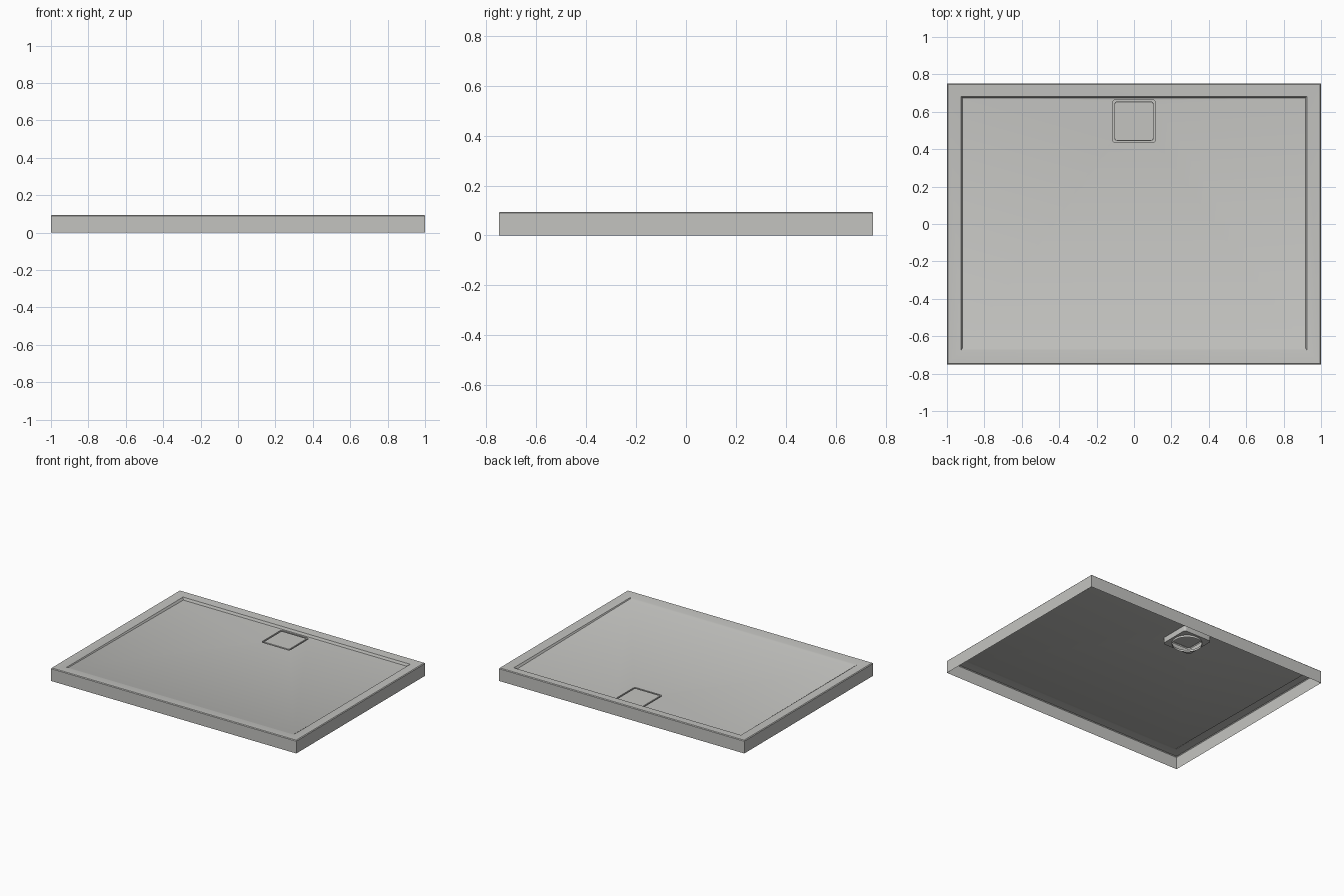
import bpy, bmesh
from math import sin, cos, pi

if "Cube" in bpy.data.objects:
    bpy.data.objects.remove(bpy.data.objects["Cube"])

STEPS = 6  # segments in each rounded corner


def make_material(name, colour):
    mat = bpy.data.materials.new(name)
    mat.use_nodes = True
    mat.diffuse_color = colour
    mat.node_tree.nodes["Principled BSDF"].inputs["Base Color"].default_value = colour
    return mat


def loop(bm, half_x, front, back, z_front, z_back, radius=0):
    """Rounded rectangle whose height runs evenly from front to back."""
    verts = []
    for i in range(4):
        sx = 1 if i in (0, 3) else -1
        cx = sx * (half_x - radius)
        cy = back - radius if i < 2 else front + radius
        for k in range(STEPS + 1):
            a = pi / 2 * (i + k / STEPS)
            x, y = cx + radius * cos(a), cy + radius * sin(a)
            t = (y - front) / (back - front)
            verts.append(bm.verts.new((x, y, z_front + t * (z_back - z_front))))
    return verts


def loft(name, rings, mat, cap=False):
    """Join successive rings into one surface; the last may be closed."""
    bm = bmesh.new()
    loops = [loop(bm, *ring) for ring in rings]
    for low, high in zip(loops, loops[1:]):
        n = len(low)
        for i in range(n):
            j = (i + 1) % n
            bm.faces.new((low[i], low[j], high[j], high[i]))
    if cap:
        bm.faces.new(loops[-1])
    bmesh.ops.remove_doubles(bm, verts=bm.verts, dist=0.0002)
    mesh = bpy.data.meshes.new(name)
    bm.to_mesh(mesh)
    bm.free()
    obj = bpy.data.objects.new(name, mesh)
    bpy.context.collection.objects.link(obj)
    mesh.materials.append(mat)
    bpy.ops.object.select_all(action='DESELECT')
    bpy.context.view_layer.objects.active = obj
    obj.select_set(True)
    bpy.ops.object.shade_smooth_by_angle(angle=pi / 6)
    return obj


grey = make_material("light grey", (0.55, 0.55, 0.53, 1))

# Tray shell, open underneath: skirt, rim, step, sloping floor, drain pocket, outlet
loft("shower_tray", [
    (1.0, -0.75, 0.75, 0, 0),
    (1.0, -0.75, 0.75, 0.09, 0.09),
    (0.995, -0.745, 0.745, 0.095, 0.095),
    (0.925, -0.675, 0.682, 0.09, 0.09),
    (0.918, -0.665, 0.675, 0.086, 0.072),
    (0.115, 0.435, 0.665, 0.07, 0.07, 0.018),
    (0.115, 0.435, 0.665, 0.03, 0.03, 0.018),
    (0.1, 0.45, 0.65, 0.03, 0.03, 0.1),
    (0.1, 0.45, 0.65, 0.015, 0.015, 0.1),
], grey)

# Loose cover plate sitting in the drain pocket
loft("drain_cover", [
    (0.105, 0.445, 0.655, 0.058, 0.058, 0.014),
    (0.105, 0.445, 0.655, 0.068, 0.068, 0.014),
    (0.103, 0.447, 0.653, 0.07, 0.07, 0.012),
], grey, cap=True)
